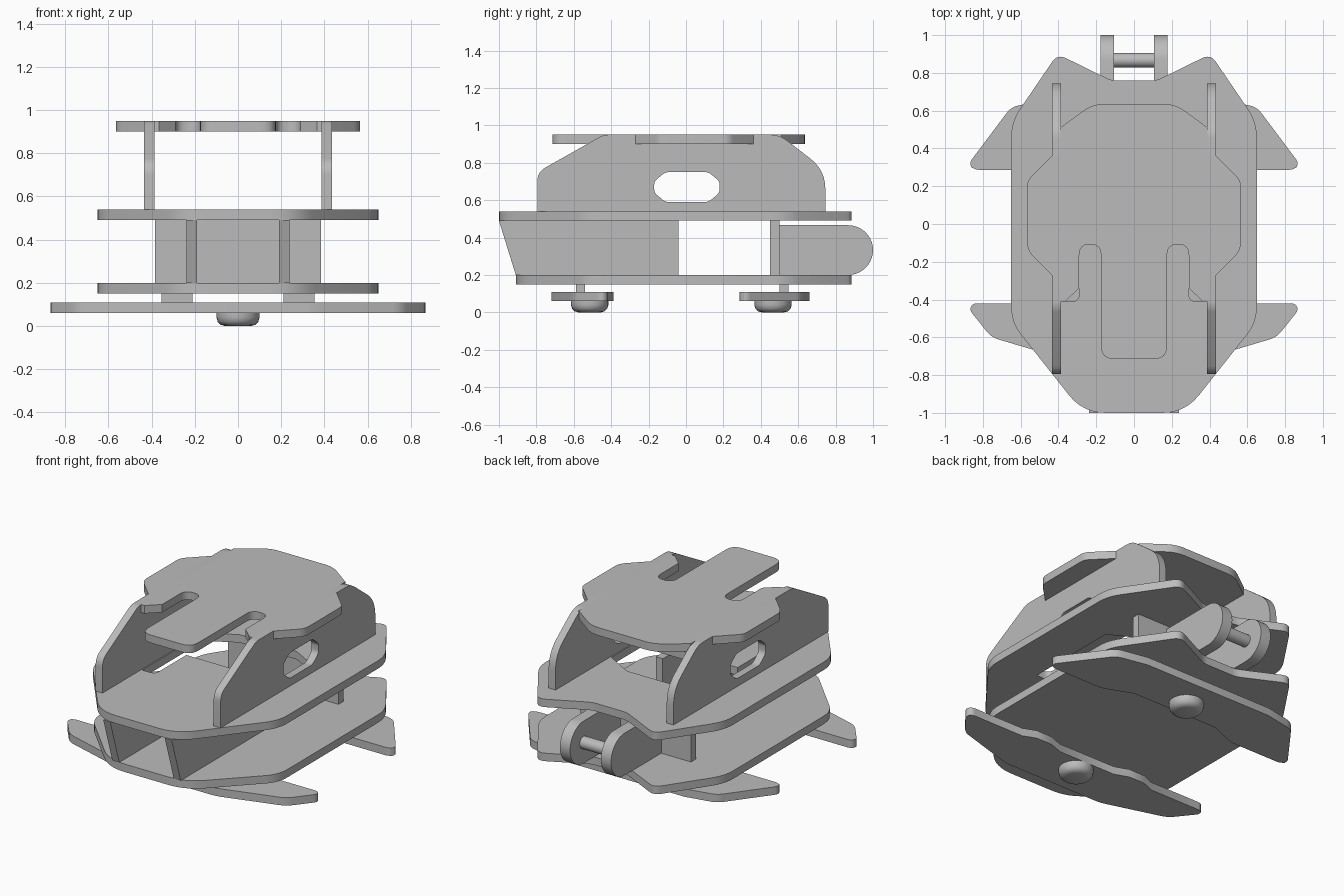
import bpy, bmesh, math
from mathutils import Vector

if "Cube" in bpy.data.objects:
    bpy.data.objects.remove(bpy.data.objects["Cube"], do_unlink=True)

grey = bpy.data.materials.new("plain_grey")
grey.use_nodes = True
colour = (0.5, 0.5, 0.5, 1)
grey.diffuse_color = colour
grey.node_tree.nodes["Principled BSDF"].inputs["Base Color"].default_value = colour


def finish(bm, name):
    bmesh.ops.recalc_face_normals(bm, faces=bm.faces)
    mesh = bpy.data.meshes.new(name)
    bm.to_mesh(mesh)
    bm.free()
    mesh.materials.append(grey)
    obj = bpy.data.objects.new(name, mesh)
    bpy.context.collection.objects.link(obj)
    bpy.ops.object.select_all(action='DESELECT')
    obj.select_set(True)
    bpy.context.view_layer.objects.active = obj
    bpy.ops.object.shade_smooth_by_angle(angle=math.radians(30))
    return obj


def mirrored(half):
    """Complete an outline given only on its +x side."""
    return half + [(-p[0], *p[1:]) for p in reversed(half) if p[0] > 0]


def rounded(points, steps=6):
    """Round each corner that carries a third value, the cut-back length."""
    out = []
    for i, p in enumerate(points):
        here = Vector(p[:2])
        if len(p) < 3:
            out.append(here)
            continue
        prev, nxt = Vector(points[i - 1][:2]), Vector(points[(i + 1) % len(points)][:2])
        a = here + (prev - here).normalized() * p[2]
        b = here + (nxt - here).normalized() * p[2]
        for k in range(steps + 1):
            t = k / steps
            out.append(a * (1 - t) ** 2 + here * 2 * t * (1 - t) + b * t * t)
    return out


def plate(name, outline, start, end, axis='z', holes=()):
    """Flat sheet cut from an outline, with optional holes."""
    bm = bmesh.new()
    for loop in [outline, *holes]:
        verts = [bm.verts.new((start, *p) if axis == 'x' else (*p, start))
                 for p in rounded(loop)]
        for i, v in enumerate(verts):
            bm.edges.new((verts[i - 1], v))
    bmesh.ops.triangle_fill(bm, edges=bm.edges[:], use_beauty=True)
    sheet = bmesh.ops.extrude_face_region(bm, geom=bm.faces[:])["geom"]
    move = Vector((end - start, 0, 0)) if axis == 'x' else Vector((0, 0, end - start))
    bmesh.ops.translate(bm, vec=move,
                        verts=[g for g in sheet if isinstance(g, bmesh.types.BMVert)])
    return finish(bm, name)


def pair(name, outline, inner, outer, holes=()):
    """The same upright sheet on the left and right."""
    plate("left_" + name, outline, inner, outer, 'x', holes)
    plate("right_" + name, outline, -outer, -inner, 'x', holes)


def box(name, x, y, z):
    plate(name, [(x[0], y[0]), (x[1], y[0]), (x[1], y[1]), (x[0], y[1])], *z)


# Two deck plates, the upper with a central opening
def deck_outline(front):
    return mirrored([(0.27, front, 0.12), (0.65, -0.52, 0.08), (0.65, 0.54, 0.08),
                     (0.405, 0.9, 0.05), (0.12, 0.76, 0.03)])


opening = mirrored([(0.29, -0.1), (0.29, -0.41, 0.04), (0.38, -0.41),
                    (0.38, 0.2), (0.2, 0.3)])
plate("lower_deck", deck_outline(-0.91), 0.15, 0.2)
plate("upper_deck", deck_outline(-1.0), 0.49, 0.54, holes=[opening])

# Roof with a front tongue between two slots
roof = mirrored([(0.175, -0.715, 0.07), (0.175, -0.107, 0.058), (0.29, -0.107, 0.058),
                 (0.29, -0.34), (0.365, -0.41), (0.39, -0.41), (0.39, -0.27),
                 (0.435, -0.27), (0.565, -0.14, 0.04), (0.565, 0.23, 0.03),
                 (0.435, 0.36), (0.39, 0.36), (0.39, 0.51), (0.22, 0.635, 0.06)])
plate("roof", roof, 0.9, 0.95)

# Side panels with a long octagonal window
side = [(-0.795, 0.54), (-0.795, 0.75, 0.05), (-0.44, 0.95, 0.03), (0.5, 0.95, 0.05),
        (0.745, 0.76, 0.1), (0.745, 0.54)]
window = [(-0.17, 0.64, 0.02), (-0.11, 0.59, 0.02), (0.12, 0.59, 0.02), (0.18, 0.64, 0.02),
          (0.18, 0.7, 0.02), (0.12, 0.75, 0.02), (-0.11, 0.75, 0.02), (-0.17, 0.7, 0.02)]
pair("side_panel", side, 0.387, 0.435, [window])

# Walls between the decks
pair("front_wall", [(-0.91, 0.2), (-0.04, 0.2), (-0.04, 0.49), (-1.0, 0.49)], 0.19, 0.238)
box("cross_wall", (-0.385, 0.385), (0.45, 0.5), (0.2, 0.49))

# Rear hinge arms and pin
centre, radius = Vector((0.867, 0.333)), 0.133
arm = [(0.5, 0.2)]
for i in range(21):
    a = math.pi * (i / 20 - 0.5)
    arm.append((centre.x + radius * math.cos(a), centre.y + radius * math.sin(a)))
arm.append((0.5, 0.466))
pair("hinge_arm", arm, 0.107, 0.178)
pin = [(centre.x + 0.038 * math.cos(i * math.tau / 24),
        centre.y + 0.038 * math.sin(i * math.tau / 24)) for i in range(24)]
plate("hinge_pin", pin, -0.12, 0.12, 'x')

# Front and rear blades under the body
plate("front_blade", mirrored([(0.35, -0.72, 0.04), (0.755, -0.6, 0.04), (0.875, -0.45, 0.03),
                               (0.85, -0.42, 0.02), (0.48, -0.42), (0.4, -0.387),
                               (0.29, -0.387), (0.2, -0.42)]), 0.06, 0.11)
plate("rear_blade", mirrored([(0.3, 0.36), (0.48, 0.287, 0.04), (0.85, 0.287, 0.03),
                              (0.875, 0.32, 0.03), (0.65, 0.62, 0.04),
                              (0.45, 0.66)]), 0.06, 0.11)

# Blade mounting tabs and round feet
for place, y_tab, y_foot in (("front", -0.565, -0.515), ("rear", 0.523, 0.465)):
    for label, sign in (("left", 1), ("right", -1)):
        xs = sorted((sign * 0.21, sign * 0.355))
        box(f"{place}_{label}_tab", xs, (y_tab - 0.024, y_tab + 0.024), (0.11, 0.15))
    bm = bmesh.new()
    profile = [(0, 0), (0.06, 0), (0.08, 0.006), (0.094, 0.02), (0.1, 0.04), (0.1, 0.06), (0, 0.06)]
    verts = [bm.verts.new((r, y_foot, z)) for r, z in profile]
    edges = [bm.edges.new(v) for v in zip(verts, verts[1:])]
    bmesh.ops.spin(bm, geom=verts + edges, cent=(0, y_foot, 0), axis=(0, 0, 1),
                   angle=math.tau, steps=32)
    bmesh.ops.remove_doubles(bm, verts=bm.verts[:], dist=0.0005)
    finish(bm, place + "_foot")
